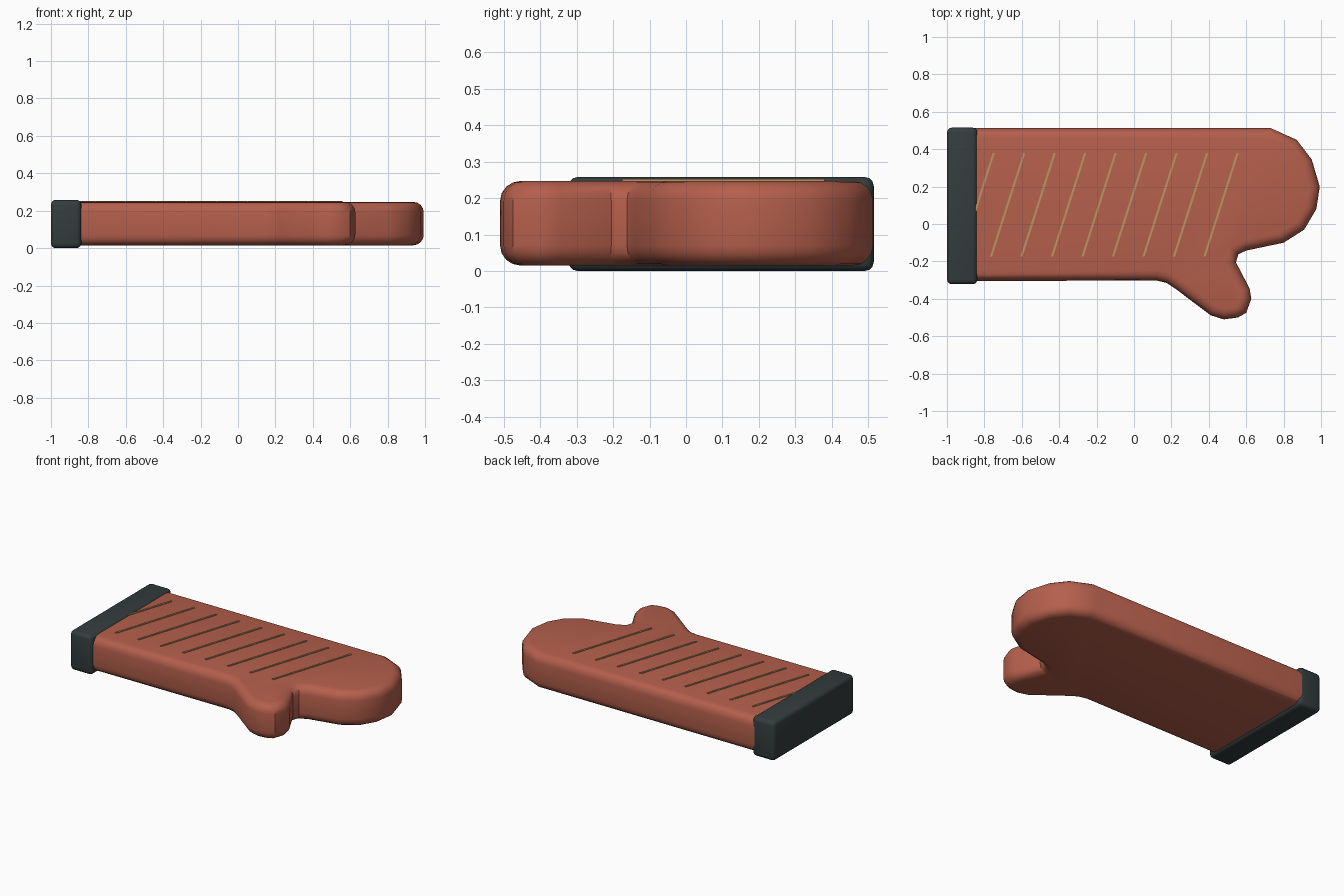
import bpy, bmesh, math
from mathutils import Vector

if "Cube" in bpy.data.objects:
    bpy.data.objects.remove(bpy.data.objects["Cube"], do_unlink=True)


def material(name, rgb):
    m = bpy.data.materials.new(name)
    m.use_nodes = True
    m.diffuse_color = (*rgb, 1)
    bsdf = m.node_tree.nodes["Principled BSDF"]
    bsdf.inputs["Base Color"].default_value = (*rgb, 1)
    bsdf.inputs["Roughness"].default_value = 0.8
    return m


def finish(bm, name, mat, smooth=True):
    bmesh.ops.recalc_face_normals(bm, faces=bm.faces)
    mesh = bpy.data.meshes.new(name)
    bm.to_mesh(mesh)
    bm.free()
    mesh.materials.append(mat)
    ob = bpy.data.objects.new(name, mesh)
    bpy.context.collection.objects.link(ob)
    if smooth:
        bpy.ops.object.select_all(action="DESELECT")
        ob.select_set(True)
        bpy.context.view_layer.objects.active = ob
        bpy.ops.object.shade_smooth_by_angle(angle=math.radians(35))
    return ob


def box(lo, hi):
    bm = bmesh.new()
    bmesh.ops.create_cube(bm, size=1)
    lo, hi = Vector(lo), Vector(hi)
    for v in bm.verts:
        v.co = (lo + hi) / 2 + v.co * (hi - lo)
    return bm


red = material("terracotta fabric", (0.46, 0.115, 0.072))
dark = material("charcoal trim", (0.034, 0.046, 0.047))
tan = material("tan thread", (0.5, 0.3, 0.12))

# Mitten body: hand and thumb outline, extruded with rounded rims
outline = [(-0.9, 0.513), (0.73, 0.513), (0.87, 0.45), (0.95, 0.345),
           (0.993, 0.2), (0.975, 0.08), (0.91, -0.03), (0.80, -0.10),
           (0.60, -0.142), (0.558, -0.162), (0.545, -0.205),
           (0.618, -0.345), (0.627, -0.40), (0.60, -0.475), (0.555, -0.50),
           (0.48, -0.51), (0.41, -0.488), (0.22, -0.345), (0.175, -0.315),
           (0.12, -0.302), (-0.9, -0.305)]
bm = bmesh.new()
base = bm.faces.new([bm.verts.new((x, y, 0.015)) for x, y in outline])
top = bmesh.ops.extrude_face_region(bm, geom=[base], use_keep_orig=True)
for g in top["geom"]:
    if isinstance(g, bmesh.types.BMVert):
        g.co.z = 0.247
bmesh.ops.recalc_face_normals(bm, faces=bm.faces)
rims = [e for e in bm.edges if abs(e.verts[0].co.z - e.verts[1].co.z) < 0.01]
bmesh.ops.bevel(bm, geom=rims, offset=0.055, segments=4, profile=0.5,
                affect="EDGES", clamp_overlap=False)
finish(bm, "mitten_body", red)

# Cuff: rounded block around the open end
bm = box((-1, -0.322, 0), (-0.838, 0.515, 0.258))
bmesh.ops.bevel(bm, geom=bm.edges[:], offset=0.025, segments=3, profile=0.5,
                affect="EDGES")
finish(bm, "cuff", dark)

# Slanted stitch lines on the upper face
for i in range(9):
    x = -0.75 + i * 0.163
    bm = box((-0.006, -0.175, 0.244), (0.006, 0.38, 0.252))
    for v in bm.verts:
        v.co.x += x + (v.co.y - 0.38) * 0.32
    finish(bm, f"stitch_{i + 1}", tan, smooth=False)
